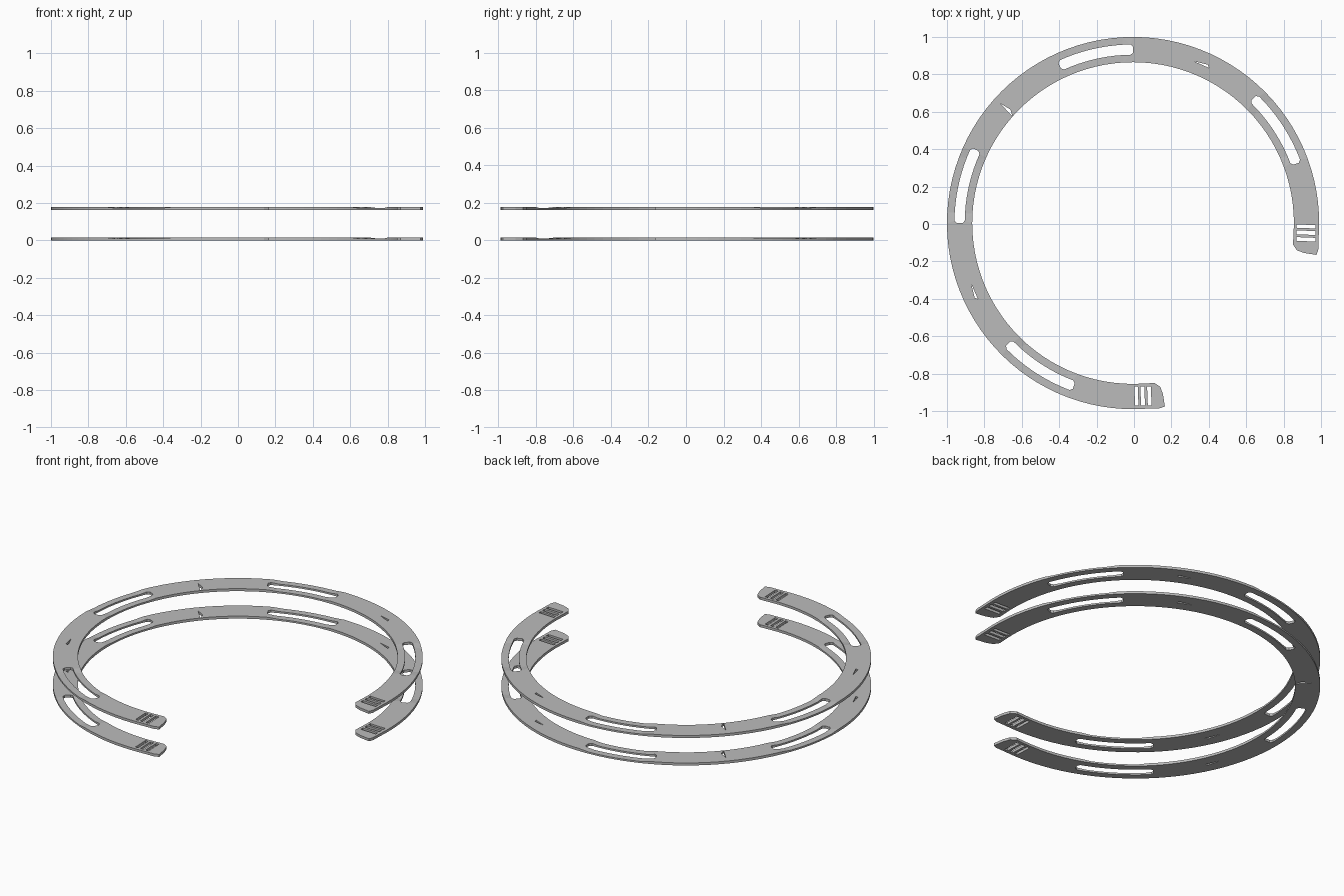
import bpy, bmesh, math
from mathutils import Vector

cube = bpy.data.objects.get("Cube")
if cube:
    bpy.data.objects.remove(cube, do_unlink=True)

grey = bpy.data.materials.new("plain grey")
grey.use_nodes = True
colour = (0.5, 0.5, 0.5, 1)
grey.diffuse_color = colour
grey.node_tree.nodes["Principled BSDF"].inputs["Base Color"].default_value = colour

CX, CY = -0.005, 0.005
OUTER, INNER = 0.995, 0.86
THICK, RAIL = 0.015, 0.010
SLOTS = [(20, 46), (90, 115)]


def arc(radius, start, end, steps):
    """Points along a circular arc, angles in degrees."""
    angles = [math.radians(start + (end - start) * i / steps) for i in range(steps + 1)]
    return [(CX + radius * math.cos(a), CY + radius * math.sin(a)) for a in angles]


def mirror(points):
    """Reflect across the band's diagonal axis of symmetry."""
    return [(-y, -x) for x, y in points]


def slot(start, end):
    """Curved slot with rounded corners."""
    return (arc(0.955, start + 0.8, end - 0.8, 9) + arc(0.943, end, end, 1)[:1]
            + arc(0.912, end, end, 1)[:1] + arc(0.9, end - 0.8, start + 0.8, 9)
            + arc(0.912, start, start, 1)[:1] + arc(0.943, start, start, 1)[:1])


# Band outline with a rounded tab at each end
tip = [(0.985, -0.14), (0.975, -0.165), (0.91, -0.155), (0.87, -0.14), (0.85, -0.11)]
outline = (arc(OUTER, -4, 274, 80) + mirror(tip)
           + arc(INNER, 274, -4, 80) + tip[::-1])

# Openings on one half: slots, a sliver and the strap slits
half = [slot(a, b) for a, b in SLOTS]
half.append([(0.32, 0.87), (0.40, 0.835), (0.395, 0.852)])
half += [[(0.87, lo), (0.97, lo - 0.004), (0.97, hi - 0.004), (0.87, hi)]
         for lo, hi in ((-0.02, -0.002), (-0.055, -0.034), (-0.09, -0.07))]
loops = [outline] + half + [mirror(h) for h in half]
loops.append([(-0.715, 0.645), (-0.65, 0.575), (-0.66, 0.612)])

# Fill the flat shape and give it thickness
bm = bmesh.new()
edges = []
for loop in loops:
    verts = [bm.verts.new((x, y, 0)) for x, y in loop]
    edges += [bm.edges.new((v, verts[i - 1])) for i, v in enumerate(verts)]
bmesh.ops.triangle_fill(bm, use_beauty=True, edges=edges, normal=(0, 0, 1))
result = bmesh.ops.extrude_face_region(bm, geom=bm.faces[:])
top = [g for g in result["geom"] if isinstance(g, bmesh.types.BMVert)]
bmesh.ops.translate(bm, verts=top, vec=Vector((0, 0, THICK)))

# Thin the rails beside the slots
ranges = SLOTS + [(270 - b, 270 - a) for a, b in SLOTS]
for v in top:
    angle = math.degrees(math.atan2(v.co.y - CY, v.co.x - CX)) % 360
    if any(a + 2 < angle < b - 2 for a, b in ranges):
        v.co.z = RAIL
bmesh.ops.recalc_face_normals(bm, faces=bm.faces[:])
mesh = bpy.data.meshes.new("open_band")
bm.to_mesh(mesh)
bm.free()
mesh.materials.append(grey)

# Two matching bands, one above the other
for name, height in (("lower_band", 0), ("upper_band", 0.163)):
    band = bpy.data.objects.new(name, mesh)
    band.location.z = height
    bpy.context.collection.objects.link(band)
